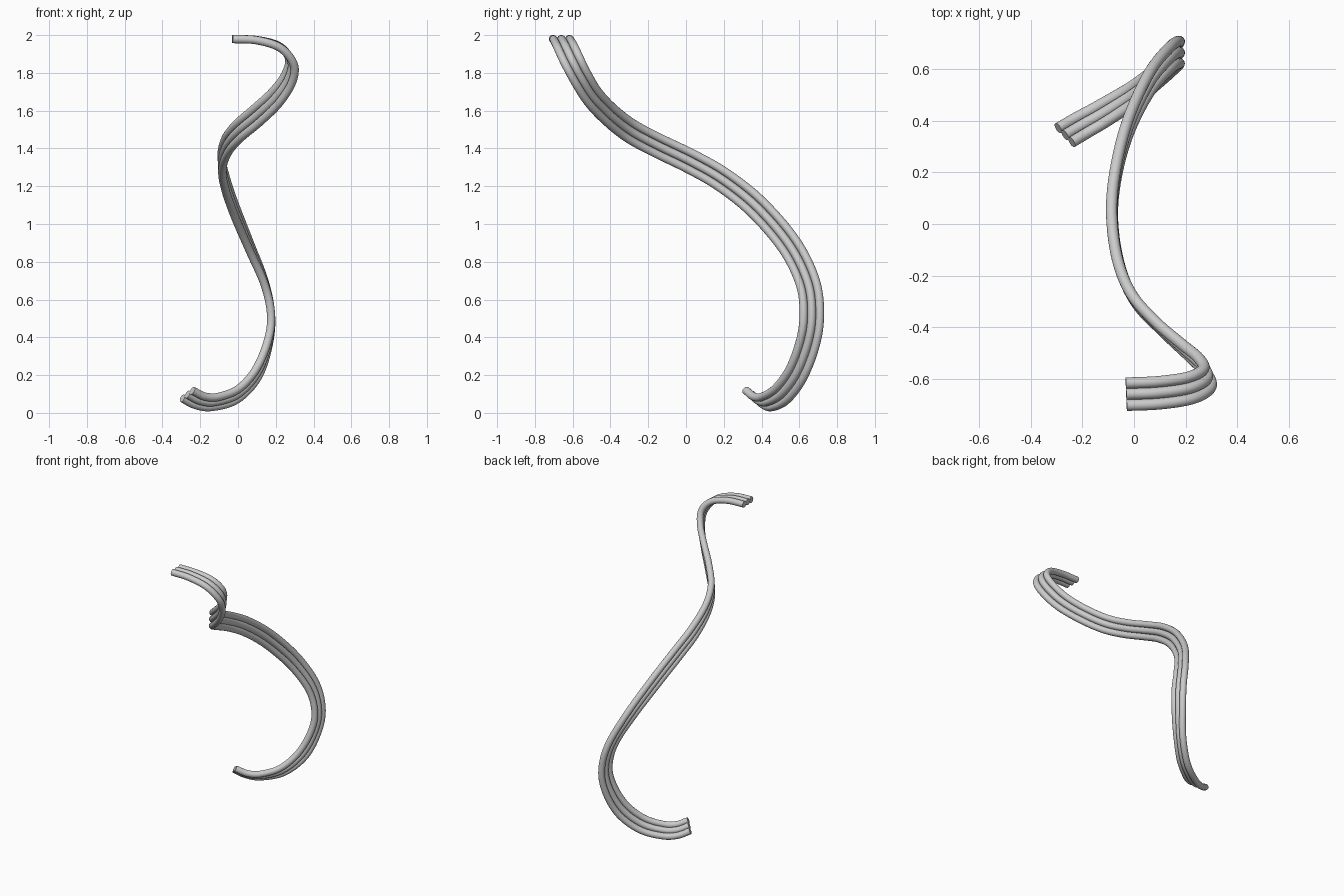
import bpy, bmesh, math
from mathutils import Vector

if "Cube" in bpy.data.objects:
    bpy.data.objects.remove(bpy.data.objects["Cube"])

# Path: position and width direction at each key
KEYS = [
    ((-0.03, -0.661, 1.979), (0, 1, 0)),
    ((0.10, -0.655, 1.973), (-0.02, 1, 0.02)),
    ((0.22, -0.636, 1.937), (-0.15, 0.95, 0.15)),
    ((0.283, -0.60, 1.86), (-0.3, 0.85, 0.4)),
    ((0.268, -0.553, 1.77), (-0.4, 0.75, 0.5)),
    ((0.20, -0.49, 1.67), (-0.4, 0.6, 0.7)),
    ((0.10, -0.40, 1.575), (-0.35, 0.45, 0.8)),
    ((0.00, -0.29, 1.49), (-0.25, 0.45, 0.85)),
    ((-0.06, -0.15, 1.415), (-0.15, 0.47, 0.87)),
    ((-0.085, 0.03, 1.328), (-0.05, 0.5, 0.87)),
    ((-0.07, 0.20, 1.23), (0, 0.55, 0.83)),
    ((-0.022, 0.38, 1.085), (0, 0.65, 0.75)),
    ((0.06, 0.55, 0.885), (0, 0.85, 0.5)),
    ((0.14, 0.645, 0.69), (0, 0.97, 0.2)),
    ((0.175, 0.666, 0.52), (0, 1, 0)),
    ((0.16, 0.645, 0.37), (0.05, 0.95, -0.25)),
    ((0.10, 0.585, 0.21), (0.1, 0.85, -0.5)),
    ((0.00, 0.505, 0.10), (-0.1, 0.75, -0.65)),
    ((-0.12, 0.43, 0.058), (-0.4, 0.65, -0.6)),
    ((-0.20, 0.385, 0.064), (-0.6, 0.6, -0.5)),
    ((-0.268, 0.345, 0.098), (-0.8, 0.5, -0.35)),
]
STEPS = 8
R, GAP = 0.0218, 0.0432


def spline(vals, i, t):
    n = len(vals) - 1
    b, c = vals[i], vals[i + 1]
    a = vals[i - 1] if i > 0 else 2 * b - c
    d = vals[i + 2] if i + 2 <= n else 2 * c - b
    return 0.5 * (2 * b + (c - a) * t + (2 * a - 5 * b + 4 * c - d) * t * t
                  + (3 * b - a - 3 * c + d) * t ** 3)


def sample(vals):
    out = [spline(vals, i, k / STEPS) for i in range(len(vals) - 1) for k in range(STEPS)]
    return out + [vals[-1]]


# Three-lobed cross-section, traced round the merged circles
cut = math.acos(GAP / 2 / R)
def arc(cx, a0, a1, n):
    return [(cx + R * math.cos(a0 + (a1 - a0) * k / n),
             R * math.sin(a0 + (a1 - a0) * k / n)) for k in range(n)]

pi = math.pi
profile = (arc(GAP, cut - pi, pi - cut, 18) + arc(0, cut, pi - cut, 9)
           + arc(-GAP, cut, 2 * pi - cut, 18) + arc(0, pi + cut, 2 * pi - cut, 9))

pts = sample([Vector(k[0]) for k in KEYS])
wid = sample([Vector(k[1]) for k in KEYS])

# Sweep the cross-section along the path
bm = bmesh.new()
rings = []
for i, p in enumerate(pts):
    t = (pts[min(i + 1, len(pts) - 1)] - pts[max(i - 1, 0)]).normalized()
    w = (wid[i] - t * wid[i].dot(t)).normalized()
    n = t.cross(w)
    rings.append([bm.verts.new(p + w * u + n * v) for u, v in profile])
m = len(profile)
for a, b in zip(rings, rings[1:]):
    for j in range(m):
        k = (j + 1) % m
        bm.faces.new((a[j], a[k], b[k], b[j]))
bm.faces.new(rings[0][::-1])
bm.faces.new(rings[-1])
bmesh.ops.recalc_face_normals(bm, faces=bm.faces)

mesh = bpy.data.meshes.new("ribbed_strand")
bm.to_mesh(mesh)
bm.free()
strand = bpy.data.objects.new("ribbed_strand", mesh)
bpy.context.collection.objects.link(strand)
bpy.context.view_layer.objects.active = strand
strand.select_set(True)
bpy.ops.object.shade_smooth_by_angle(angle=math.radians(40))
